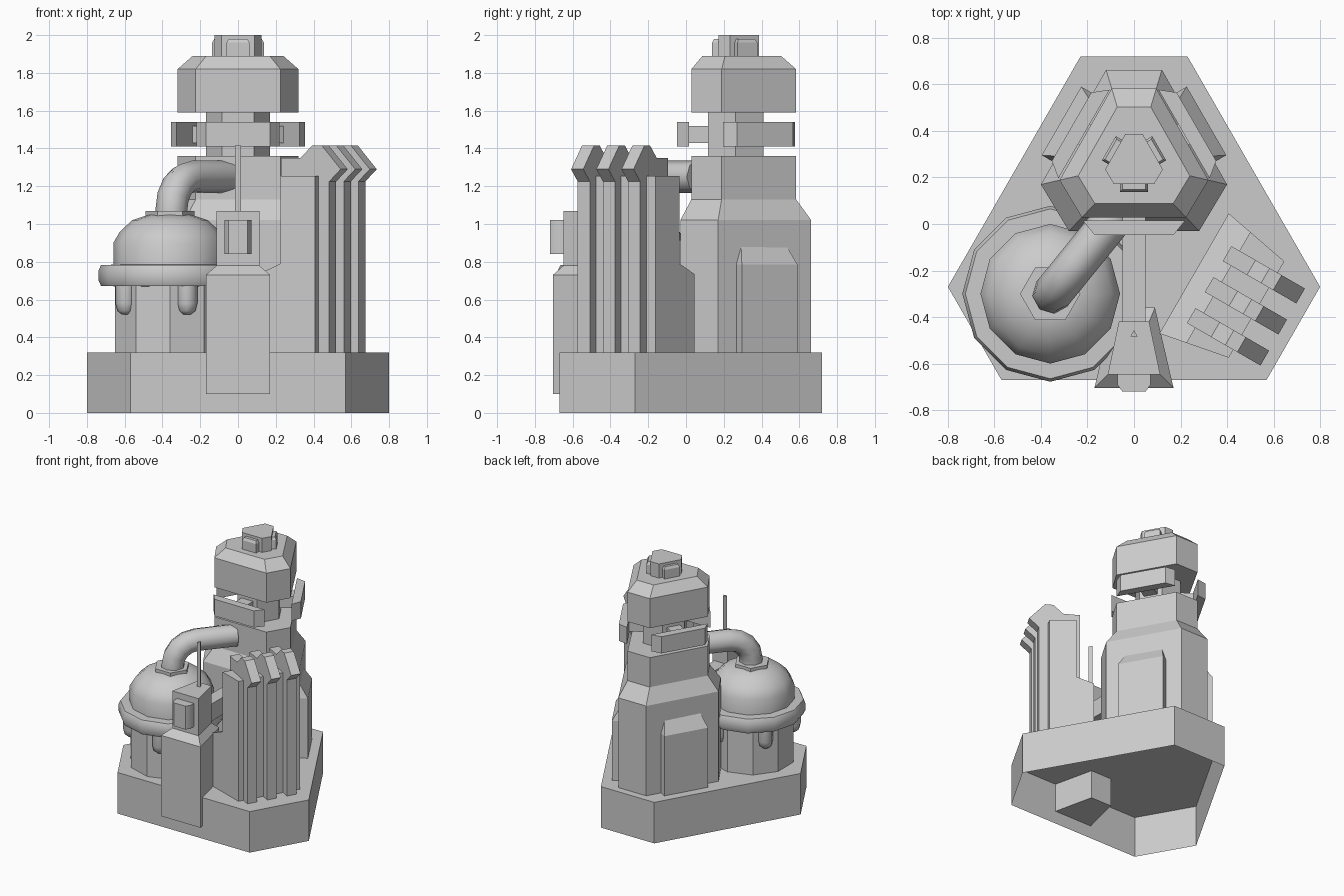
import bpy, bmesh, math
from mathutils import Vector

if "Cube" in bpy.data.objects:
    bpy.data.objects.remove(bpy.data.objects["Cube"])

CY = 0.263  # tower axis


def finish(name, bm, smooth=None):
    bmesh.ops.recalc_face_normals(bm, faces=bm.faces)
    me = bpy.data.meshes.new(name)
    bm.to_mesh(me)
    bm.free()
    ob = bpy.data.objects.new(name, me)
    bpy.context.collection.objects.link(ob)
    if smooth:
        bpy.ops.object.select_all(action='DESELECT')
        ob.select_set(True)
        bpy.context.view_layer.objects.active = ob
        bpy.ops.object.shade_smooth_by_angle(angle=math.radians(smooth))
    return ob


def loft(name, rings, smooth=None, bottom=True):
    """Skin a stack of equal-length rings of 3D points, capping the ends."""
    bm = bmesh.new()
    rows = [[bm.verts.new(p) for p in r] for r in rings]
    n = len(rows[0])
    for a, b in zip(rows, rows[1:]):
        for i in range(n):
            bm.faces.new((a[i], a[(i + 1) % n], b[(i + 1) % n], b[i]))
    if bottom:
        bm.faces.new(rows[0][::-1])
    bm.faces.new(rows[-1])
    return finish(name, bm, smooth)


def at(pts, z):
    return [(x, y, z) for x, y in pts]


def mirror(half):
    """Right-hand outline points -> closed symmetric outline."""
    return half + [(-x, y) for x, y in reversed(half)]


def lathe(name, cx, cy, profile, n, smooth=None, start=-90):
    ang = [math.radians(start + 360 * i / n) for i in range(n)]
    return loft(name, [[(cx + r * math.cos(a), cy + r * math.sin(a), z) for a in ang]
                       for r, z in profile], smooth)


def tower_hex(s):
    return [(x * s, CY + y * s) for x, y in
            mirror([(0.28, -0.293), (0.40, -0.093), (0.12, 0.40)])]


def turn(pts, deg):
    """Rotate tower-local points about the tower axis."""
    c, s = math.cos(math.radians(deg)), math.sin(math.radians(deg))
    return [(c * x - s * y, CY + s * x + c * y) for x, y in pts]


def trapezoid(w0, y0, w1, y1):
    return mirror([(w0, y0), (w1, y1)])


# Base, open underneath
base = mirror([(0.57, -0.67), (0.80, -0.27), (0.23, 0.72)])
loft("base", [at(base, 0), at(base, 0.32)], bottom=False)

# Tower body, neck, head and cap
loft("tower_body", [at(tower_hex(s), z) for s, z in
                    [(1, 0.32), (1, 1.02), (0.8, 1.13), (0.8, 1.36)]])
lathe("tower_neck", 0, CY, [(0.17, 1.36), (0.17, 1.59)], 6, start=0)
loft("tower_head", [at(tower_hex(s), z) for s, z in [(0.8, 1.59), (0.8, 1.82), (0.6, 1.89)]])
loft("tower_cap", [at(tower_hex(0.31), 1.89), at(tower_hex(0.31), 2.0)])

# Parts repeated around the tower's long sides
for i, a in enumerate((0, 120, 240)):
    plate = turn(trapezoid(0.17, -0.31, 0.22, -0.248), a)
    loft(f"collar_plate_{i}", [at(plate, 1.41), at(plate, 1.54)])
    arm = turn(trapezoid(0.05, -0.25, 0.05, -0.13), a)
    loft(f"collar_arm_{i}", [at(arm, 1.43), at(arm, 1.52)])
    low = turn(trapezoid(0.06, -0.125, 0.06, -0.07), a)
    top = turn(trapezoid(0.05, -0.115, 0.05, -0.07), a)
    loft(f"cap_box_{i}", [at(low, 1.89), at(low, 1.96), at(top, 1.98)])
    if a:
        low = turn(trapezoid(0.17, -0.36, 0.17, -0.26), a)
        top = turn(trapezoid(0.14, -0.30, 0.14, -0.26), a)
        loft(f"tower_panel_{i}", [at(low, 0.32), at(low, 0.785), at(top, 0.88)])

# Tank with rim, dome, flange and drain pods
TX, TY = -0.36, -0.30
lathe("tank_body", TX, TY, [(0.305, 0.32), (0.305, 0.68)], 10)
lathe("tank_rim", TX, TY, [(0.28, 0.67), (0.365, 0.672), (0.378, 0.70),
                           (0.378, 0.755), (0.365, 0.783), (0.28, 0.785)], 12, 50)
lathe("tank_dome", TX, TY, [(0.30, 0.76), (0.30, 0.90), (0.265, 0.96),
                            (0.20, 1.02), (0.11, 1.05)], 12, 50)
lathe("tank_flange", -0.36, -0.30, [(0.13, 1.04), (0.13, 1.07)], 6, start=0)
for i in range(5):
    a = math.radians(72 * i)
    lathe(f"tank_pod_{i}", TX + 0.29 * math.cos(a), TY + 0.29 * math.sin(a),
          [(0.02, 0.52), (0.045, 0.54), (0.055, 0.58), (0.055, 0.69)], 8, 50)

# Bent pipe from tank to tower
d = Vector((0.63, 0.777, 0))
side = Vector((0.777, -0.63, 0))
start = Vector((-0.352, -0.30, 0))
R = 0.17
stations = [(0, 1.03, 0)]
stations += [(R - R * math.cos(t), 1.08 + R * math.sin(t), t)
             for t in (math.radians(22.5 * k) for k in range(5))]
stations += [(0.46, 1.25, math.pi / 2)]
rings = []
for run, z, t in stations:
    c = start + d * run + Vector((0, 0, z))
    up = -d * math.cos(t) + Vector((0, 0, math.sin(t)))
    rings.append([c + 0.085 * (side * math.cos(b) + up * math.sin(b))
                  for b in (math.tau * k / 8 for k in range(8))])
loft("bent_pipe", rings, 50)

# Front post with lamp, antenna and link to the tower
low = trapezoid(0.17, -0.705, 0.09, -0.36)
top = trapezoid(0.113, -0.648, 0.065, -0.42)
loft("front_post", [at(low, 0.1), at(low, 0.73), at(top, 0.78), at(top, 1.07)])
lamp = mirror([(0.072, -0.64), (0.072, -0.69), (0.05, -0.72)])
loft("lamp", [at(lamp, 0.84), at(lamp, 1.022)], 40)
lathe("antenna", 0, -0.475, [(0.018, 1.07), (0.018, 1.415)], 3, start=90)
link = trapezoid(0.05, -0.44, 0.05, 0.0)
loft("post_link", [at(link, 0.78), at(link, 0.915)])


# Radiator: u runs outward, v runs along the base edge
def uv(u, v, z):
    return (0.866 * u + 0.5 * v, -0.5 * u + 0.866 * v, z)


VC = -0.055
block = [(0.33, 0.32), (0.64, 0.32), (0.64, 1.255), (0.45, 1.255), (0.45, 0.79), (0.33, 0.735)]
loft("radiator_block", [[uv(u, VC + s * (0.298 - 0.19 * (u - 0.33)), z) for u, z in block]
                        for s in (-1, 1)])
fin = [(0.41, 0.32), (0.705, 0.32), (0.705, 1.225), (0.775, 1.29),
       (0.66, 1.415), (0.60, 1.415), (0.53, 1.35), (0.41, 1.35)]
for i in range(3):
    v = -0.218 + 0.154 * i
    loft(f"radiator_fin_{i}", [[uv(u, v + s * 0.037, z) for u, z in fin] for s in (-1, 1)])
